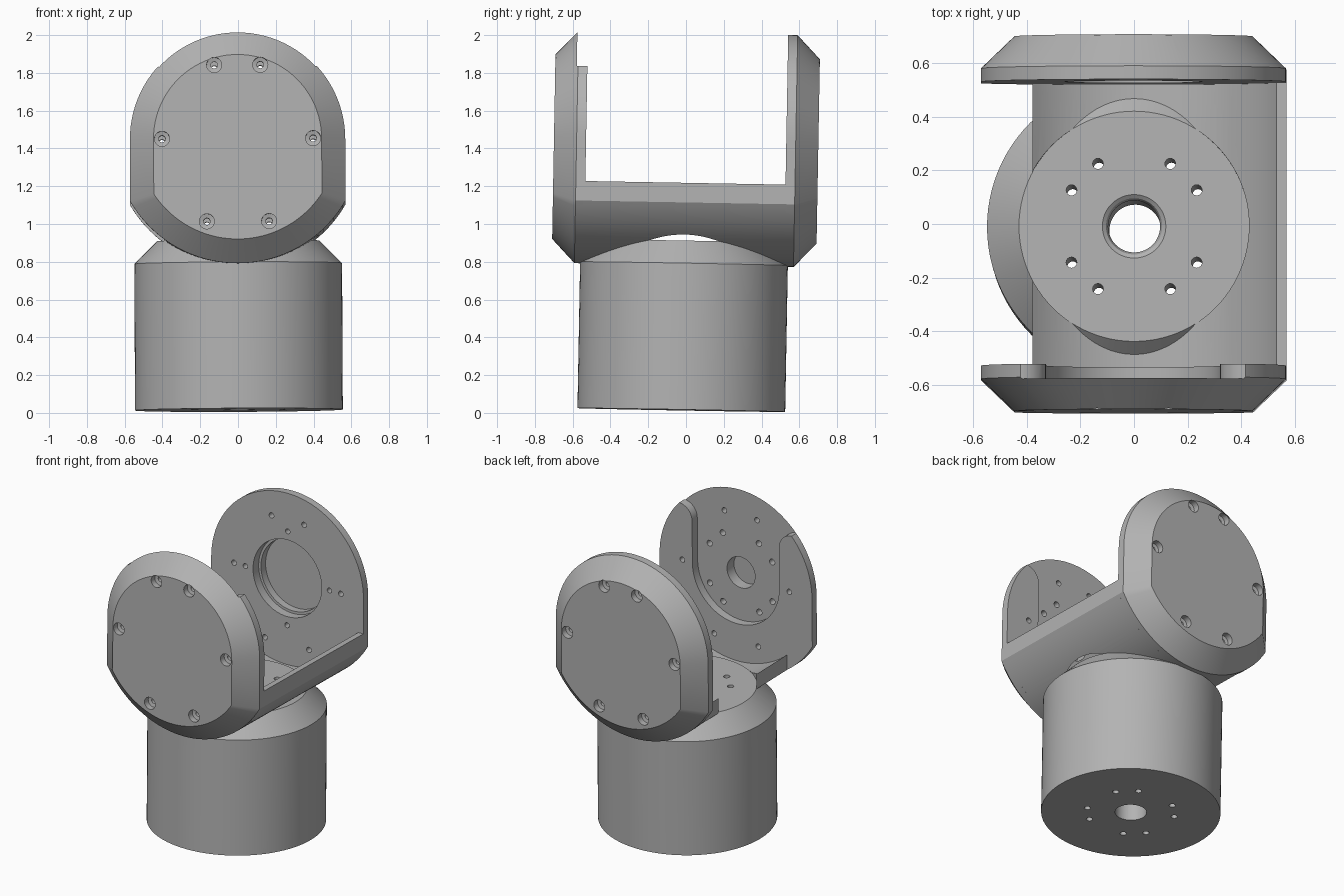
import bpy, bmesh
from math import sin, cos, pi, acos, radians
from mathutils import Matrix, Vector

if "Cube" in bpy.data.objects:
    bpy.data.objects.remove(bpy.data.objects["Cube"])

AXIS_Z = 1.44      # height of the swivel axis
INNER, EDGE, OUTER = 0.53, 0.58, 0.70   # cheek depths along y

grey = bpy.data.materials.new("machined_grey")
grey.use_nodes = True
grey.diffuse_color = (0.45, 0.45, 0.45, 1)
grey.node_tree.nodes["Principled BSDF"].inputs["Base Color"].default_value = (0.45, 0.45, 0.45, 1)


def loft(name, rings):
    """Solid through matching rings of points, capped at both ends."""
    bm = bmesh.new()
    loops = [[bm.verts.new(p) for p in ring] for ring in rings]
    n = len(loops[0])
    for a, b in zip(loops, loops[1:]):
        for i in range(n):
            j = (i + 1) % n
            bm.faces.new((a[i], a[j], b[j], b[i]))
    bm.faces.new(loops[0])
    bm.faces.new(loops[-1])
    bmesh.ops.recalc_face_normals(bm, faces=bm.faces)
    mesh = bpy.data.meshes.new(name)
    bm.to_mesh(mesh)
    bm.free()
    mesh.materials.append(grey)
    obj = bpy.data.objects.new(name, mesh)
    bpy.context.collection.objects.link(obj)
    return obj


def revolve(name, profile, sides, place=Matrix()):
    """Turned solid from (radius, height) pairs."""
    return loft(name, [[place @ Vector((r * cos(2 * pi * i / sides), r * sin(2 * pi * i / sides), h))
                        for i in range(sides)] for r, h in profile])


def prism(name, outline, y0, y1):
    """Solid from an x-z outline pushed along y."""
    return loft(name, [[Vector((x, y, z)) for x, z in outline] for y in (y0, y1)])


def arc(radius, start, end, steps, cx=0, cz=AXIS_Z):
    return [(cx + radius * cos(start + (end - start) * i / steps),
             cz + radius * sin(start + (end - start) * i / steps)) for i in range(steps + 1)]


def cut(obj, cutter):
    mod = obj.modifiers.new("cut", "BOOLEAN")
    mod.operation = "DIFFERENCE"
    mod.solver = "EXACT"
    mod.object = cutter
    bpy.context.view_layer.objects.active = obj
    bpy.ops.object.modifier_apply(modifier=mod.name)
    bpy.data.objects.remove(cutter)


def bolt_ring():
    """Eight bolt positions in pairs around the axis."""
    return [(0.27 * cos(radians(a)), 0.27 * sin(radians(a)))
            for q in range(4) for a in (90 * q + 30, 90 * q + 60)]


# Base: chamfered drum with a flared bore and eight bolt holes
base = revolve("base_drum", [(0.55, 0.015), (0.55, 0.79), (0.43, 0.91)], 96)
cut(base, revolve("bore", [(0.097, -0.1), (0.097, 0.88), (0.105, 0.9), (0.12, 0.911), (0.12, 1.0)], 48))
for x, y in bolt_ring():
    cut(base, revolve("bolt_hole", [(0.02, -0.1), (0.02, 1.0)], 16, Matrix.Translation((x, y, 0))))

# Bridge: curved trough with one tall wall, open on the other side
lip, wall, top = 0.38, 0.57, 1.215
trough_r, shell_r = 0.578, 0.658
low = lambda r, x: -acos(x / r)
wall_angle = -acos((trough_r ** 2 - (AXIS_Z - top) ** 2) ** 0.5 / trough_r)
outline = (arc(shell_r, low(shell_r, -lip), low(shell_r, wall), 40) + [(wall, top)]
           + arc(trough_r, wall_angle, low(trough_r, -lip), 40))
bridge = prism("bridge", outline, -INNER - 0.01, INNER + 0.01)
cut(bridge, revolve("pocket", [(0.43, 0.5), (0.43, 1.5)], 96))


# Cheeks: rounded plates with a chamfered outer rim
def cheek_ring(width, radius, y):
    a = acos(width / radius)
    pts = arc(width, 0, pi, 48) + arc(radius, pi + a, 2 * pi - a, 40)
    return [Vector((x, y, z)) for x, z in pts]


def cheek(name, side):
    plate = loft(name, [cheek_ring(0.57, 0.658, side * INNER),
                        cheek_ring(0.57, 0.658, side * EDGE),
                        cheek_ring(0.445, 0.532, side * OUTER)])
    turn = Matrix.Rotation(-side * pi / 2, 4, "X")

    def drill(profile, x=0, dz=0, sides=20):
        # depths run outward from the inner face
        place = Matrix.Translation((x, side * INNER, AXIS_Z + dz)) @ turn
        cut(plate, revolve("drill", profile, sides, place))

    for s in (-1, 1):
        for x, dz in ((0.122, 0.39), (0.4, 0), (0.165, -0.438)):
            drill([(0.018, -0.1), (0.018, 0.125), (0.04, 0.13), (0.04, 0.3)], s * x, dz)
    return plate, drill


# Front cheek: U-shaped recess open at the top, hub hole and bolt ring
front, drill = cheek("front_cheek", -1)
half = [(0.325, AXIS_Z + 0.2)] + arc(0.1, pi, pi / 2, 8, 0.425, 1.725) + [(0.7, 1.83), (0.7, 2.2)]
slot = arc(0.325, pi, 2 * pi, 32) + half + [(-x, z) for x, z in reversed(half)]
cut(front, prism("slot", slot, -EDGE - 0.006, -INNER + 0.1))
drill([(0.105, -0.1), (0.105, 0.13)], sides=40)
for x, dz in bolt_ring():
    drill([(0.02, -0.1), (0.02, 0.12)], x, dz)

# Back cheek: large stepped bearing seat and four small holes
back, drill = cheek("back_cheek", 1)
drill([(0.257, -0.1), (0.257, 0.06), (0.24, 0.0601), (0.24, 0.11)], sides=64)
for x, dz in ((0.315, 0), (-0.315, 0), (0, 0.315), (0, -0.315)):
    drill([(0.017, -0.1), (0.017, 0.1)], x, dz)

# Slight lean of the whole joint, then smooth curved faces
lean = (Matrix.Translation((0, 0, 1)) @ Matrix.Rotation(-0.018, 4, "X")
        @ Matrix.Rotation(-0.005, 4, "Y") @ Matrix.Translation((0, -0.007, -1)))
bpy.ops.object.select_all(action="DESELECT")
for obj in (base, bridge, front, back):
    obj.data.transform(lean)
    obj.select_set(True)
bpy.context.view_layer.objects.active = base
bpy.ops.object.shade_smooth_by_angle(angle=radians(25))
